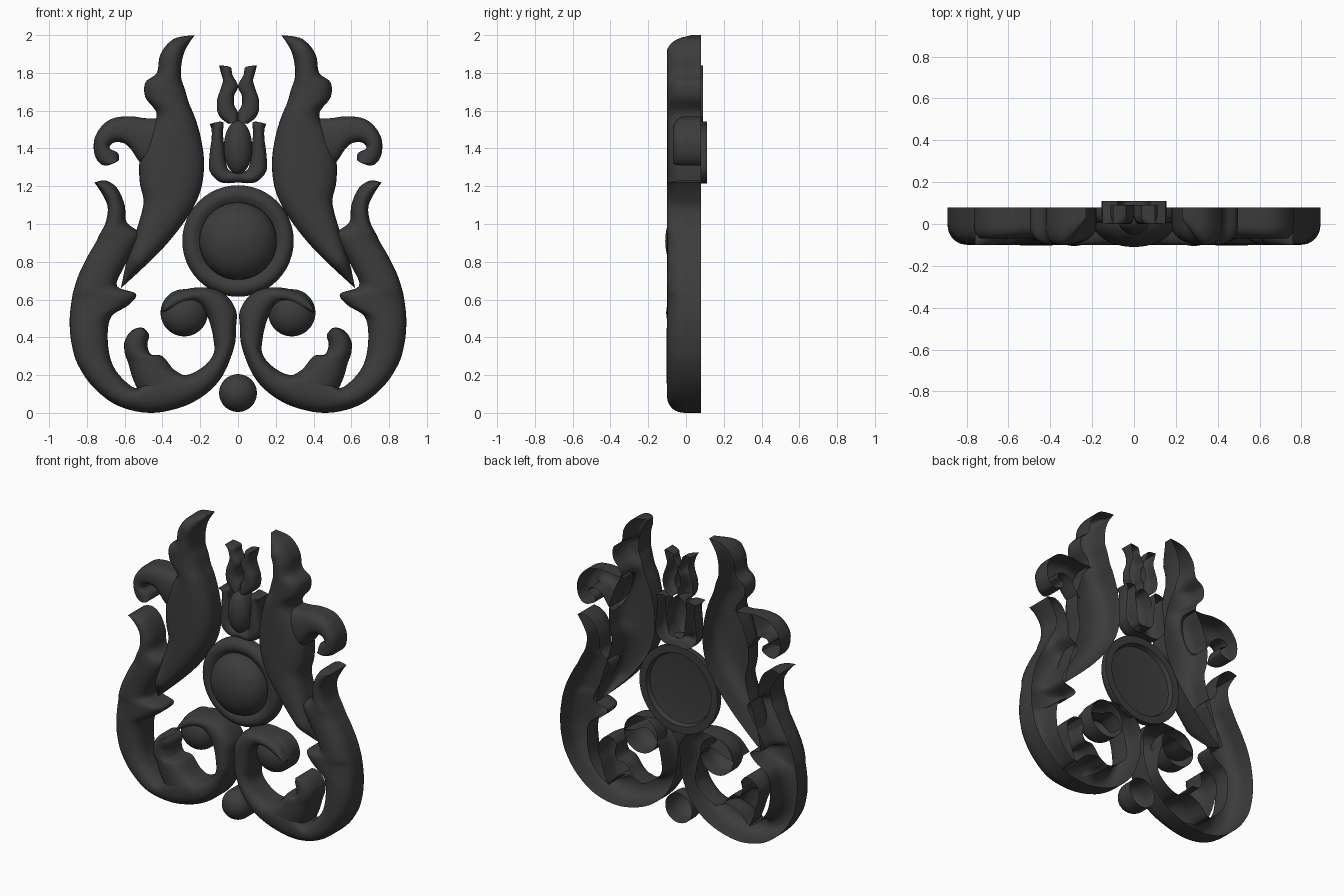
import bpy
import bmesh
import math
from mathutils import Vector

BACK = 0.08      # open back plane of the carving
CM = 0.01        # outline points are given in hundredths
STEPS = 5        # spline samples between outline points
ARCH = 18        # segments across a carved limb

if "Cube" in bpy.data.objects:
    bpy.data.objects.remove(bpy.data.objects["Cube"], do_unlink=True)

# Single dark material
charcoal = bpy.data.materials.new("charcoal")
charcoal.use_nodes = True
tone = (0.045, 0.045, 0.045, 1.0)
charcoal.diffuse_color = tone
shader = next(n for n in charcoal.node_tree.nodes if n.type == "BSDF_PRINCIPLED")
shader.inputs["Base Color"].default_value = tone
shader.inputs["Roughness"].default_value = 0.6


def finish(bm, name, mirrored=False):
    """Turn a bmesh into a smooth shaded object, optionally mirrored across x."""
    bmesh.ops.remove_doubles(bm, verts=bm.verts, dist=0.0005)
    bmesh.ops.recalc_face_normals(bm, faces=bm.faces)
    mesh = bpy.data.meshes.new(name)
    bm.to_mesh(mesh)
    bm.free()
    mesh.materials.append(charcoal)
    obj = bpy.data.objects.new(name, mesh)
    bpy.context.collection.objects.link(obj)
    if mirrored:
        mirror = obj.modifiers.new("mirror", "MIRROR")
        mirror.use_mirror_merge = False
    bpy.ops.object.select_all(action="DESELECT")
    obj.select_set(True)
    bpy.context.view_layer.objects.active = obj
    bpy.ops.object.shade_smooth_by_angle(angle=math.radians(50))
    return obj


def spline(points):
    """Catmull-Rom curve through the points."""
    pts = [Vector(p) for p in points]
    pts = [pts[0]] + pts + [pts[-1]]
    out = []
    for a, b, c, d in zip(pts, pts[1:], pts[2:], pts[3:]):
        for k in range(STEPS):
            t = k / STEPS
            out.append(b + (c - a) * t / 2
                       + (a * 2 - b * 5 + c * 4 - d) * t * t / 2
                       + (b * 3 - a - c * 3 + d) * t ** 3 / 2)
    return out + [pts[-1]]


def limb(name, rows, front=-0.1, back=BACK, wall=0.0, taper=0.0):
    """Open-backed arched shell between two edges: rows of (x, z, x, z).
    Where it is narrower than the taper width it also gets shallower."""
    bm = bmesh.new()
    lefts = spline([r[:2] for r in rows])
    rights = spline([r[2:] for r in rows])
    rings = []
    for left, right in zip(lefts, rights):
        middle, half = (left + right) / 2, (right - left) / 2
        depth = min(1, 0.3 + 2 * half.length / taper) if taper else 1
        section = [(-1, back)]
        for i in range(ARCH + 1):
            angle = math.pi * i / ARCH
            c, s = math.cos(angle), max(math.sin(angle), 0)
            u = -math.copysign(abs(c) ** 0.85, c)
            section.append((u, wall + (front - wall) * s ** 0.85))
        section.append((1, back))
        ring = []
        for u, y in section:
            p = (middle + half * u) * CM
            ring.append(bm.verts.new((p.x, back + (y - back) * depth, p.y)))
        rings.append(ring)
    for r, s in zip(rings, rings[1:]):
        for i in range(len(r) - 1):
            bm.faces.new((r[i], r[i + 1], s[i + 1], s[i]))
    return finish(bm, name, mirrored=True)


def turned(name, profile, x, z, stretch=1.0, mirrored=False):
    """Spin a (radius, y) profile about the depth axis at (x, z)."""
    bm = bmesh.new()
    verts = [bm.verts.new((r, y, 0)) for r, y in profile]
    edges = [bm.edges.new(pair) for pair in zip(verts, verts[1:])]
    bmesh.ops.spin(bm, geom=verts + edges, cent=(0, 0, 0), axis=(0, 1, 0),
                   angle=math.tau, steps=48, use_merge=True)
    for v in bm.verts:
        v.co = (v.co.x + x, v.co.y, v.co.z * stretch + z)
    return finish(bm, name, mirrored)


def dome(radius, front, wall=0.0, back=BACK):
    """Profile of a straight wall topped by a quarter ellipse."""
    quarter = [math.pi / 2 * i / 10 for i in range(11)]
    return [(radius, back)] + [(radius * math.cos(a), wall + (front - wall) * math.sin(a))
                               for a in quarter]


# Tall upper leaves
limb("upper_leaf", [
    (23, 200, 23, 200), (28, 192, 34, 198), (30, 184, 41, 190),
    (30, 177, 43, 180), (28, 171, 49, 175), (26, 164, 49, 167),
    (23, 157, 43, 158), (20, 147, 48, 147), (18, 134, 52, 134),
    (19, 121, 52, 122), (23, 110, 50, 113), (30, 99, 51, 106),
    (39, 88, 54, 96), (50, 77, 59, 80), (62, 66, 62, 66)], taper=15)

# Curled hooks leaving the upper leaves
limb("leaf_hook", [
    (41, 156, 50, 131), (49, 156, 53, 134), (57, 157, 57, 140),
    (66, 156, 61, 143), (72, 152, 66, 143), (76, 145, 68, 140),
    (76, 137, 64, 138), (73, 132, 63, 136), (69, 131, 63, 134),
    (64, 133, 64, 133)], front=-0.07)

# Long side leaves sweeping under into the lower scrolls
limb("side_leaf_and_scroll", [
    (76, 122, 76, 122), (72, 116, 70, 123), (69, 109, 64, 119),
    (70, 101, 60, 110), (73, 95, 59, 101), (76, 89, 52, 95),
    (79, 84, 54, 88), (84, 74, 61, 76), (87, 65, 64, 67),
    (88, 60, 54, 63), (89, 52, 58, 57), (89, 44, 67, 51),
    (88, 36, 69, 40), (85, 26, 67, 27), (77, 14, 61, 18),
    (64, 4, 53, 13), (47, 0, 46, 20), (30, 3, 37, 23),
    (17, 10, 28, 20), (8, 20, 19, 24), (2, 35, 13, 31),
    (1, 46, 13, 39), (1, 54, 15, 48), (6, 62, 18, 54),
    (14, 66, 22, 58), (25, 66, 27, 58), (36, 62, 33, 55),
    (41, 53, 41, 53)])

# Rounded scroll ends
turned("scroll_ball", dome(0.125, -0.105), 0.285, 0.53, mirrored=True)

# Inner leaf lobes rising out of the lower sweep
limb("inner_lobe", [
    (53, 12, 27, 19), (56, 19, 34, 23), (58, 26, 40, 30),
    (60, 32, 46, 31), (60, 38, 48, 36), (57, 43, 47, 41),
    (53, 45, 49, 44), (50, 45, 50, 45)], front=-0.102)

# Central medallion: low rounded rim with a recessed back, and a high dome
turned("medallion_rim", [
    (0.2, 0.03), (0.225, 0.012), (0.25, 0.005), (0.275, 0.015),
    (0.29, 0.035), (0.295, 0.055), (0.295, BACK), (0.245, BACK),
    (0.235, 0.05), (0.2, 0.045), (0, 0.045)], 0, 0.91)
turned("medallion_dome", dome(0.205, -0.11, wall=0.025, back=0.035), 0, 0.91)

# Bottom bead
turned("bottom_bead", dome(0.1, -0.1), 0, 0.105)

# Lower bud: two cupping petals and an egg-shaped heart
limb("lower_petal", [
    (15, 153, 15, 153), (14, 150, 8, 154), (14, 145, 8, 148),
    (15, 137, 7, 139), (15, 128, 6, 131), (9, 122, 4, 128),
    (0, 122, 0, 128)], front=0.0, back=0.11, wall=0.06)
turned("bud_heart", dome(0.075, -0.05, wall=0.02, back=0.09), 0, 1.405, stretch=1.9)

# Upper bud: pair of flaring petals
limb("upper_petal", [
    (10, 184, 10, 184), (9, 180, 4, 183), (8, 176, 3, 179),
    (9, 172, 0, 173), (11, 166, 2, 168), (11, 160, 2, 163),
    (9, 156, 0, 159), (5, 153, 0, 154)],
     front=0.0, back=0.09, wall=0.05)
